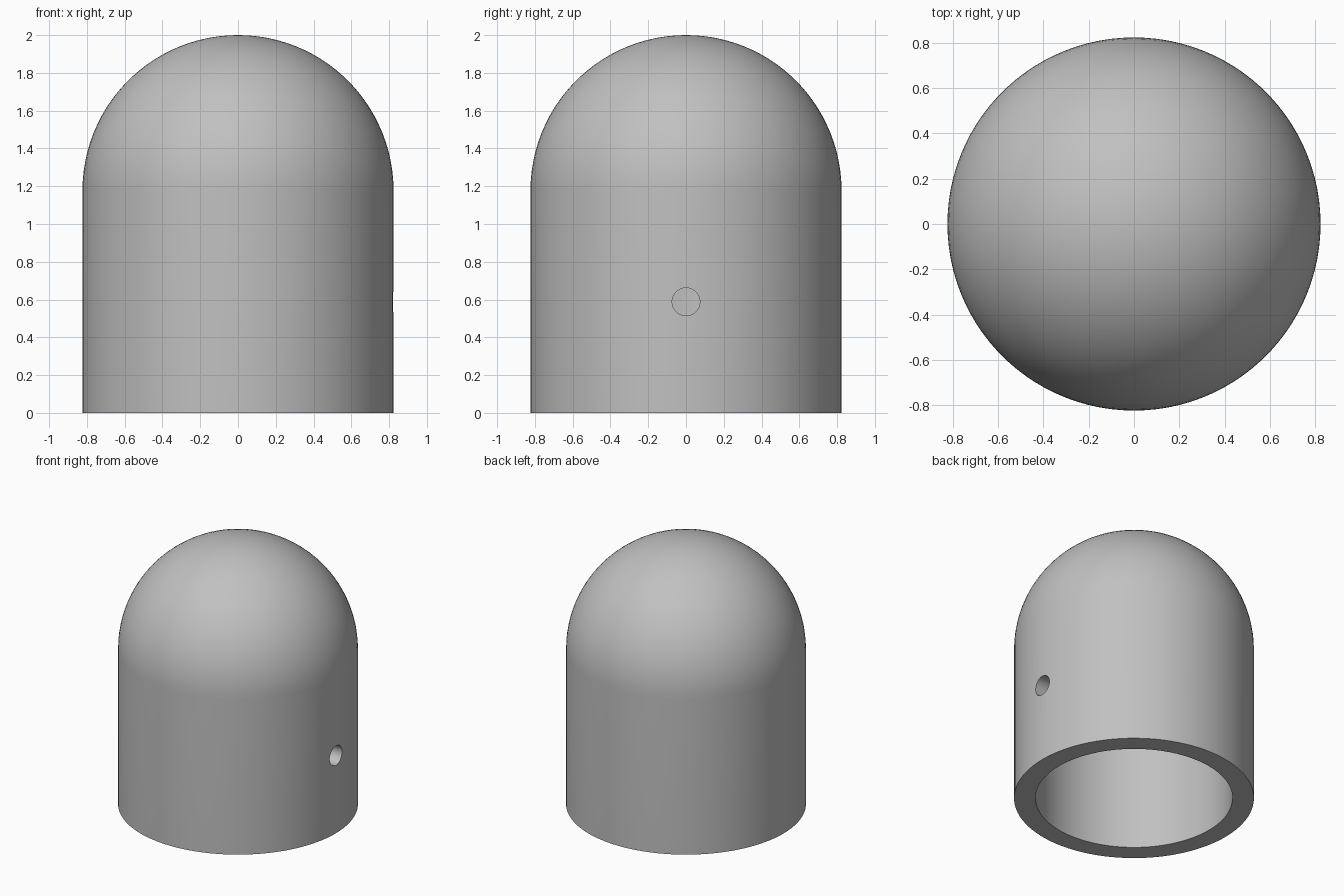
import bpy
import bmesh
from math import sin, cos, pi, radians
from mathutils import Vector, Matrix

cube = bpy.data.objects.get("Cube")
if cube:
    bpy.data.objects.remove(cube, do_unlink=True)

SEGMENTS = 100
OUTER, BORE, WALL_TOP = 0.8235, 0.6765, 1.1765
HOLE_RADIUS, HOLE_HEIGHT = 0.0735, 0.588

# Single grey material
grey = bpy.data.materials.new("plain grey")
grey.use_nodes = True
colour = (0.53, 0.53, 0.53, 1)
grey.diffuse_color = colour
grey.node_tree.nodes["Principled BSDF"].inputs["Base Color"].default_value = colour


def make_object(name, bm):
    bmesh.ops.recalc_face_normals(bm, faces=bm.faces)
    mesh = bpy.data.meshes.new(name)
    bm.to_mesh(mesh)
    bm.free()
    obj = bpy.data.objects.new(name, mesh)
    bpy.context.collection.objects.link(obj)
    return obj


# Domed cap: bore ceiling, bore wall, rim, outer wall and hemisphere, turned round z
profile = [(0, WALL_TOP), (BORE, WALL_TOP), (BORE, 0), (OUTER, 0), (OUTER, WALL_TOP)]
rings = SEGMENTS // 4
for i in range(1, rings + 1):
    a = pi / 2 * i / rings
    profile.append((OUTER * cos(a) if i < rings else 0, WALL_TOP + OUTER * sin(a)))

bm = bmesh.new()
verts = [bm.verts.new((r, 0, z)) for r, z in profile]
edges = [bm.edges.new(pair) for pair in zip(verts, verts[1:])]
bmesh.ops.spin(bm, geom=verts + edges, cent=(0, 0, 0), axis=(0, 0, 1),
               angle=2 * pi, steps=SEGMENTS, use_merge=True)
bmesh.ops.remove_doubles(bm, verts=bm.verts, dist=0.0001)
cap = make_object("domed_cap", bm)
cap.data.materials.append(grey)

# Screw hole through the left wall only
bm = bmesh.new()
place = Matrix.Translation(Vector((OUTER, 0, HOLE_HEIGHT))) @ Matrix.Rotation(pi / 2, 4, "Y")
bmesh.ops.create_cone(bm, cap_ends=True, segments=48, radius1=HOLE_RADIUS,
                      radius2=HOLE_RADIUS, depth=0.8, matrix=place)
cutter = make_object("hole_cutter", bm)
cutter.hide_render = True
cutter.data.materials.append(grey)

cut = cap.modifiers.new("screw_hole", "BOOLEAN")
cut.operation = "DIFFERENCE"
cut.solver = "EXACT"
cut.object = cutter

bpy.ops.object.select_all(action="DESELECT")
cap.select_set(True)
bpy.context.view_layer.objects.active = cap
bpy.ops.object.modifier_apply(modifier=cut.name)
bpy.data.objects.remove(cutter, do_unlink=True)
bpy.ops.object.shade_smooth_by_angle(angle=radians(30))
